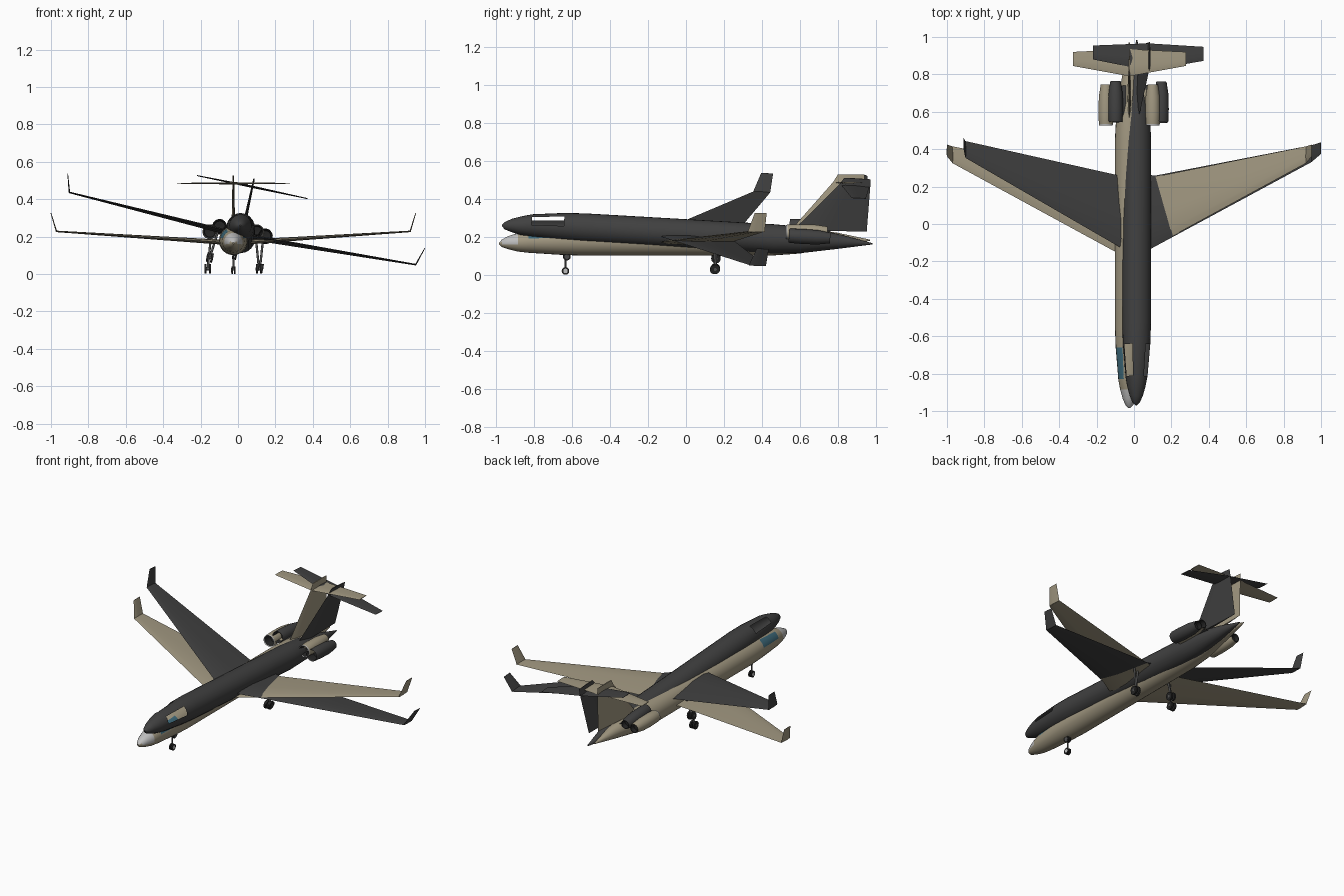
import bpy, bmesh, math
from mathutils import Vector, Matrix

if "Cube" in bpy.data.objects:
    bpy.data.objects.remove(bpy.data.objects["Cube"])


def material(name, rgb):
    m = bpy.data.materials.new(name)
    m.diffuse_color = (*rgb, 1)
    m.use_nodes = True
    m.node_tree.nodes["Principled BSDF"].inputs["Base Color"].default_value = m.diffuse_color
    return m


TAN = material("tan_paint", (0.36, 0.315, 0.22))
DARK = material("charcoal_paint", (0.052, 0.052, 0.052))
BLUE = material("blue_glass", (0.05, 0.15, 0.205))
GREY = material("light_grey", (0.52, 0.52, 0.52))
BLACK = material("black_rubber", (0.018, 0.018, 0.018))
STRUT = material("strut_grey", (0.09, 0.09, 0.09))


def finish(bm, name, mats, place, angle=35):
    bmesh.ops.recalc_face_normals(bm, faces=bm.faces)
    me = bpy.data.meshes.new(name)
    bm.to_mesh(me)
    bm.free()
    for m in mats:
        me.materials.append(m)
    ob = bpy.data.objects.new(name, me)
    bpy.context.collection.objects.link(ob)
    ob.matrix_world = place
    bpy.ops.object.select_all(action='DESELECT')
    ob.select_set(True)
    bpy.context.view_layer.objects.active = ob
    bpy.ops.object.shade_smooth_by_angle(angle=math.radians(angle))
    return ob


def loft(bm, rings, cap=True):
    """Skin a row of closed rings that share a point count."""
    rows = [[bm.verts.new(p) for p in r] for r in rings]
    n = len(rows[0])
    for a, b in zip(rows, rows[1:]):
        for i in range(n):
            j = (i + 1) % n
            bm.faces.new((a[i], a[j], b[j], b[i]))
    if cap:
        bm.faces.new(rows[0])
        bm.faces.new(rows[-1])


def circle(x, y, z, r, n=24):
    return [(x + r * math.sin(k * math.tau / n), y, z + r * math.cos(k * math.tau / n))
            for k in range(n)]


def foil(le, te, thick):
    """Six-point wing section; thick is the half thickness vector."""
    le, te, t = Vector(le), Vector(te), Vector(thick)
    return [le, le.lerp(te, .12) + t * .7, le.lerp(te, .4) + t, te,
            le.lerp(te, .4) - t, le.lerp(te, .12) - t * .7]


def rod(bm, a, b, r, n=12, mat=0):
    a, b = Vector(a), Vector(b)
    d = b - a
    place = Matrix.Translation((a + b) / 2) @ d.to_track_quat('Z', 'Y').to_matrix().to_4x4()
    old = set(bm.faces)
    bmesh.ops.create_cone(bm, cap_ends=True, segments=n, radius1=r, radius2=r,
                          depth=d.length, matrix=place)
    for f in set(bm.faces) - old:
        f.material_index = mat


BODY = [(-.985, .004, -.013), (-.97, .02, -.012), (-.935, .035, -.009), (-.885, .049, -.007),
        (-.83, .059, -.003), (-.66, .073, 0), (-.55, .077, 0), (.45, .077, 0),
        (.6, .069, .003), (.8, .037, .006), (.97, .003, .004)]


def jet(prefix, paint, place, glazed):
    # Fuselage with cockpit side windows
    bm = bmesh.new()
    loft(bm, [circle(0, y, z, r) for y, r, z in BODY])
    bm.normal_update()
    panes = []
    for f in bm.faces:
        c = f.calc_center_median()
        turn = math.degrees(math.atan2(abs(c.x), c.z))
        if -.83 < c.y < -.66 and 30 < turn < 75:
            panes.append(f)
            f.material_index = 1
        elif glazed and c.y < -.885 and turn < 120:
            f.material_index = 2
    if not glazed:
        bmesh.ops.delete(bm, geom=panes, context='FACES')
    finish(bm, prefix + "_fuselage", [paint, BLUE, GREY], place)

    for side, tag in ((-1, "left"), (1, "right")):
        # Swept wing
        bm = bmesh.new()
        loft(bm, [foil((0, -.19, -.01), (0, .26, -.01), (0, 0, .014)),
                  foil((side * .1, -.135, -.005), (side * .1, .245, -.005), (0, 0, .013)),
                  foil((side * .945, .325, .05), (side * .945, .415, .05), (0, 0, .004))])
        finish(bm, f"{prefix}_{tag}_wing", [paint], place)

        # Upturned wingtip
        bm = bmesh.new()
        loft(bm, [foil((side * .945, .325, .048), (side * .945, .415, .048), (.004, 0, 0)),
                  foil((side * .975, .362, .147), (side * .975, .425, .147), (.002, 0, 0))])
        finish(bm, f"{prefix}_{tag}_winglet", [paint], place)

        # Engine nacelle with intake, lip and exhaust
        bm = bmesh.new()
        ex, ez = side * .125, .048
        shape = [(.59, .004), (.585, .029), (.532, .033), (.527, .036), (.535, .038),
                 (.6, .04), (.68, .038), (.745, .028), (.745, .024), (.715, .022), (.715, .003)]
        loft(bm, [circle(ex, y, ez, r, 20) for y, r in shape])
        for f in bm.faces:
            c = f.calc_center_median()
            rad = math.hypot(c.x - ex, c.z - ez)
            if c.y < .536 and rad > .031:
                f.material_index = 2
            elif rad < .0275 or (c.y < .58 and rad < .033):
                f.material_index = 1
        finish(bm, f"{prefix}_{tag}_engine", [paint, BLACK, GREY if glazed else paint], place)

        # Engine pylon
        bm = bmesh.new()
        loft(bm, [foil((side * .03, .56, .035), (side * .03, .73, .035), (0, 0, .008)),
                  foil((side * .1, .56, .045), (side * .1, .72, .045), (0, 0, .008))])
        finish(bm, f"{prefix}_{tag}_pylon", [paint], place)

        # Main landing gear with twin wheels
        bm = bmesh.new()
        gx = side * .137
        rod(bm, (side * .122, .15, 0), (gx, .15, -.15), .006)
        rod(bm, (gx - .018, .15, -.15), (gx + .018, .15, -.15), .008)
        for s in (-1, 1):
            rod(bm, (gx + s * .006, .15, -.15), (gx + s * .017, .15, -.15), .025, 20, 1)
        finish(bm, f"{prefix}_{tag}_main_gear", [STRUT, BLACK], place)

    # Tail fin
    bm = bmesh.new()
    loft(bm, [foil((0, .55, .055), (0, .935, .068), (.01, 0, 0)),
              foil((0, .775, .31), (0, .94, .31), (.005, 0, 0)),
              foil((0, .8, .35), (0, .94, .35), (.004, 0, 0))])
    finish(bm, prefix + "_tail_fin", [paint], place)

    # Tailplane across the fin
    bm = bmesh.new()
    loft(bm, [foil((x, le, .307), (x, te, .307), (0, 0, t)) for x, le, te, t in
              ((-.302, .845, .92, .002), (0, .79, .935, .006), (.302, .845, .92, .002))])
    finish(bm, prefix + "_tailplane", [paint], place)

    # Nose landing gear
    bm = bmesh.new()
    rod(bm, (0, -.635, -.05), (0, -.635, -.158), .005)
    for s in (-1, 1):
        rod(bm, (s * .003, -.635, -.158), (s * .011, -.635, -.158), .02, 20, 1)
        rod(bm, (s * .009, -.635, -.158), (s * .012, -.635, -.158), .012, 16, 2)
    finish(bm, prefix + "_nose_gear", [STRUT, BLACK, GREY if glazed else STRUT], place)


# Level tan aircraft, and a banked dark one overlapping it
jet("tan_jet", TAN, Matrix.Translation((-.025, 0, .178)), True)
jet("dark_jet", DARK, Matrix.Translation((.014, .015, .215))
    @ Matrix.Rotation(math.radians(-3.3), 4, 'X')
    @ Matrix.Rotation(math.radians(11.8), 4, 'Y'), False)
